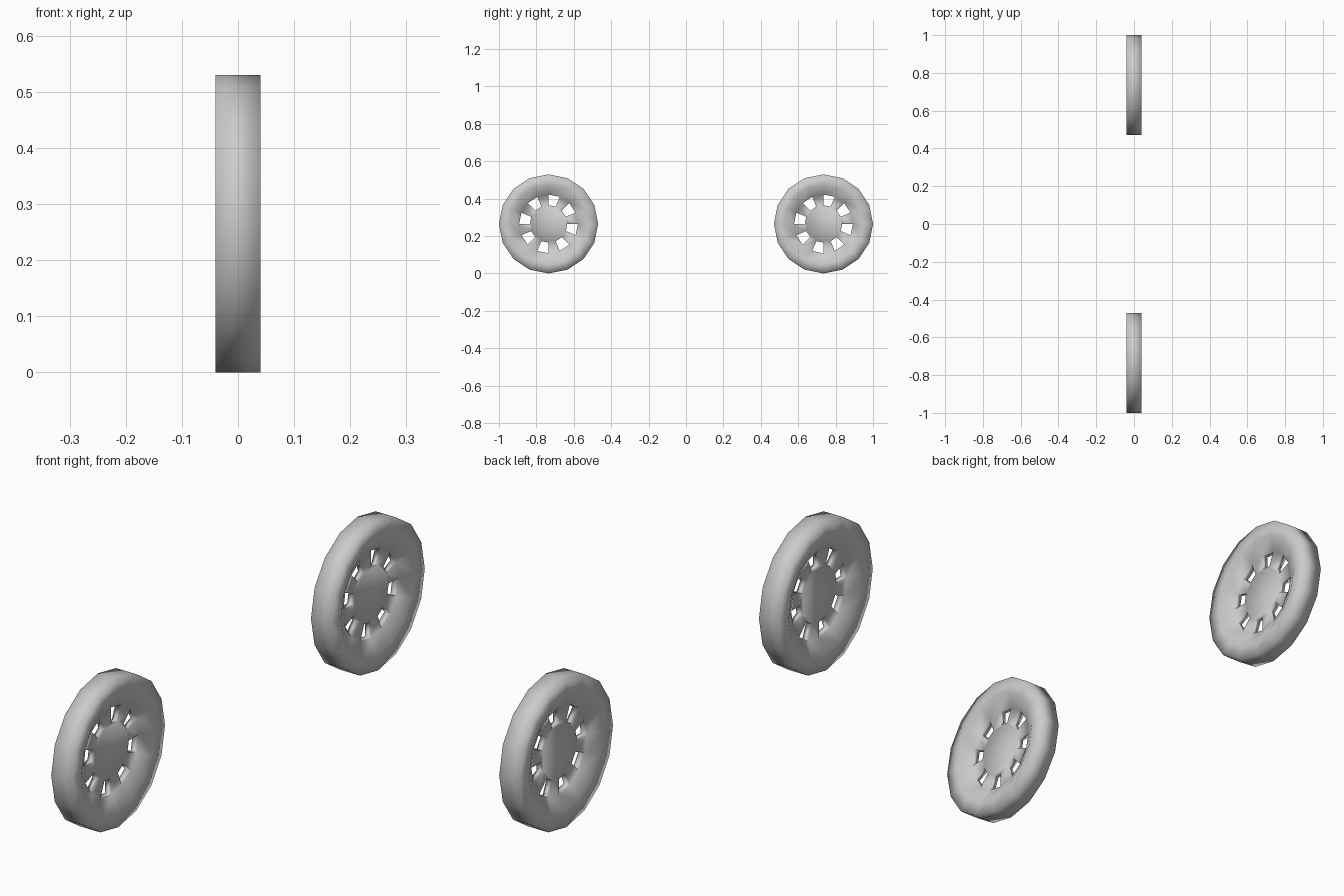
import bpy
import bmesh
import math

cube = bpy.data.objects.get("Cube")
if cube:
    bpy.data.objects.remove(cube, do_unlink=True)

SIDES = 16
RADIUS = 0.265
# Half cross-section from tread to hub: (radius, half thickness)
PROFILE = [(RADIUS, 0.04), (0.21, 0.04), (0.157, 0.012), (0.10, 0.012)]

grey = bpy.data.materials.new("light grey")
grey.use_nodes = True
colour = (0.6, 0.6, 0.6, 1.0)
grey.diffuse_color = colour
grey.node_tree.nodes["Principled BSDF"].inputs["Base Color"].default_value = colour


def make_wheel(name, y):
    bm = bmesh.new()

    def ring(radius, x):
        return [bm.verts.new((x, radius * math.cos(math.tau * i / SIDES),
                              radius * math.sin(math.tau * i / SIDES)))
                for i in range(SIDES)]

    sides = [[ring(r, s * x) for r, x in PROFILE] for s in (1, -1)]

    def quad(a, b, i):
        j = (i + 1) % SIDES
        bm.faces.new((a[i], a[j], b[j], b[i]))

    for i in range(SIDES):
        # Tread
        quad(sides[0][0], sides[1][0], i)
        # Every second segment of the innermost band is an open slot
        slot = i % 2 == 1
        for rings in sides:
            quad(rings[0], rings[1], i)
            quad(rings[1], rings[2], i)
            if not slot:
                quad(rings[2], rings[3], i)
        # Slot walls, outer and inner, then the flank of each spoke
        if slot:
            quad(sides[0][2], sides[1][2], i)
            quad(sides[0][3], sides[1][3], i)
        bm.faces.new((sides[0][2][i], sides[0][3][i],
                      sides[1][3][i], sides[1][2][i]))

    # Hub plates
    for rings in sides:
        bm.faces.new(rings[3])

    bmesh.ops.recalc_face_normals(bm, faces=bm.faces)
    for face in bm.faces:
        face.smooth = True
    mesh = bpy.data.meshes.new(name)
    bm.to_mesh(mesh)
    bm.free()
    mesh.materials.append(grey)
    wheel = bpy.data.objects.new(name, mesh)
    wheel.location = (0, y, RADIUS)
    bpy.context.collection.objects.link(wheel)


make_wheel("front_wheel", RADIUS - 1)
make_wheel("rear_wheel", 1 - RADIUS)
